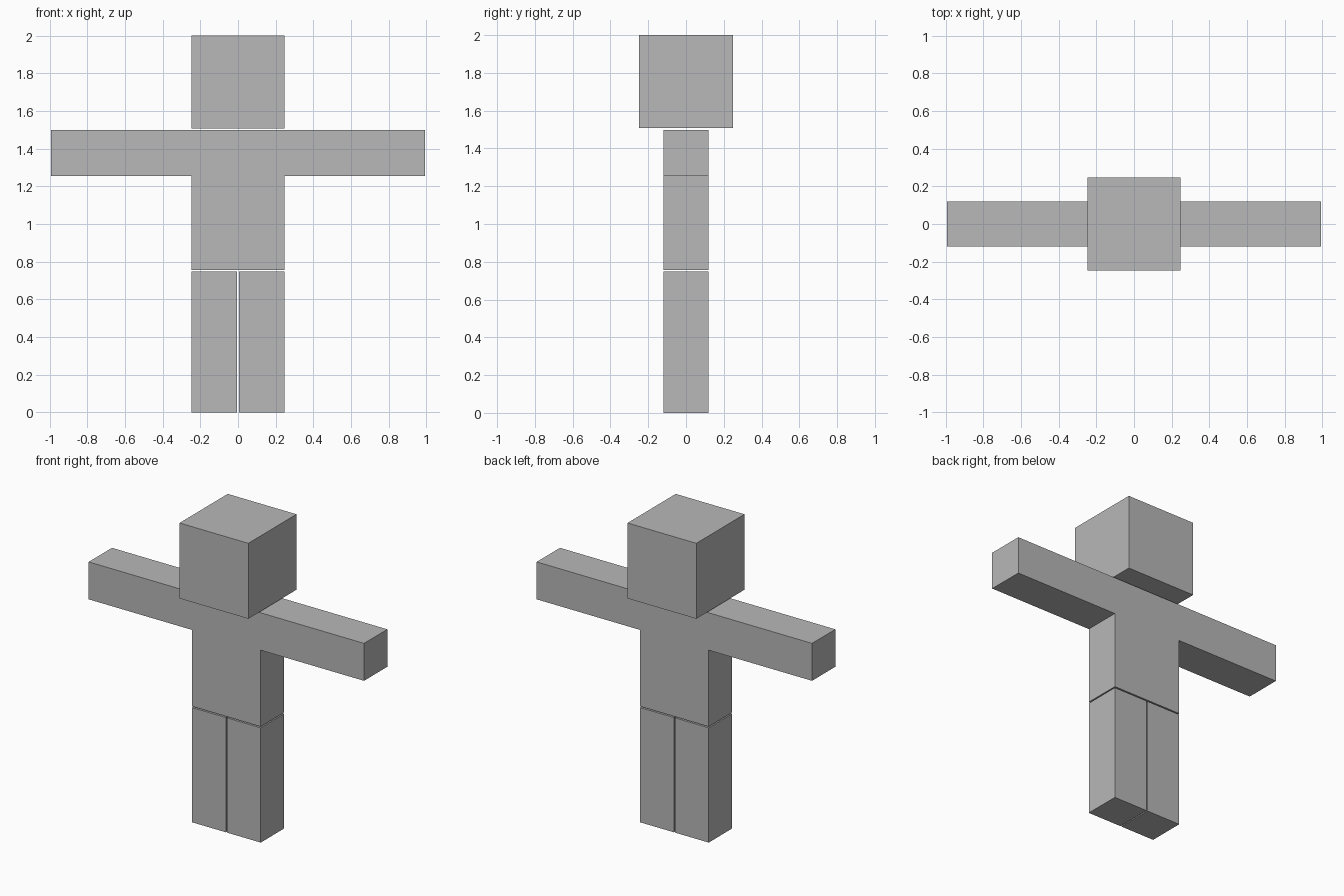
import bpy
import bmesh

if "Cube" in bpy.data.objects:
    bpy.data.objects.remove(bpy.data.objects["Cube"])

grey = bpy.data.materials.new("plain_grey")
grey.diffuse_color = (0.48, 0.48, 0.48, 1)
grey.use_nodes = True
grey.node_tree.nodes["Principled BSDF"].inputs["Base Color"].default_value = grey.diffuse_color


def extrude_profile(name, points, half_depth):
    """Extrude a closed front outline (x, z) evenly through y."""
    bm = bmesh.new()
    face = bm.faces.new([bm.verts.new((x, -half_depth, z)) for x, z in points])
    result = bmesh.ops.extrude_face_region(bm, geom=[face])
    verts = [g for g in result["geom"] if isinstance(g, bmesh.types.BMVert)]
    bmesh.ops.translate(bm, verts=verts, vec=(0, 2 * half_depth, 0))
    bmesh.ops.recalc_face_normals(bm, faces=bm.faces)
    mesh = bpy.data.meshes.new(name)
    bm.to_mesh(mesh)
    bm.free()
    mesh.materials.append(grey)
    obj = bpy.data.objects.new(name, mesh)
    bpy.context.collection.objects.link(obj)
    return obj


def box(name, x0, x1, z0, z1, half_depth):
    return extrude_profile(name, [(x0, z0), (x1, z0), (x1, z1), (x0, z1)], half_depth)


# Head
box("head", -0.248, 0.248, 1.508, 2.0, 0.248)

# Torso and outstretched arms in one T-shaped piece
right_half = [(0.248, 0.756), (0.248, 1.254), (0.993, 1.254), (0.993, 1.498)]
left_half = [(-x, z) for x, z in reversed(right_half)]
extrude_profile("torso_and_arms", right_half + left_half, 0.12)

# Legs, with a thin gap between them
box("left_leg", -0.248, -0.004, 0, 0.748, 0.12)
box("right_leg", 0.004, 0.248, 0, 0.748, 0.12)
